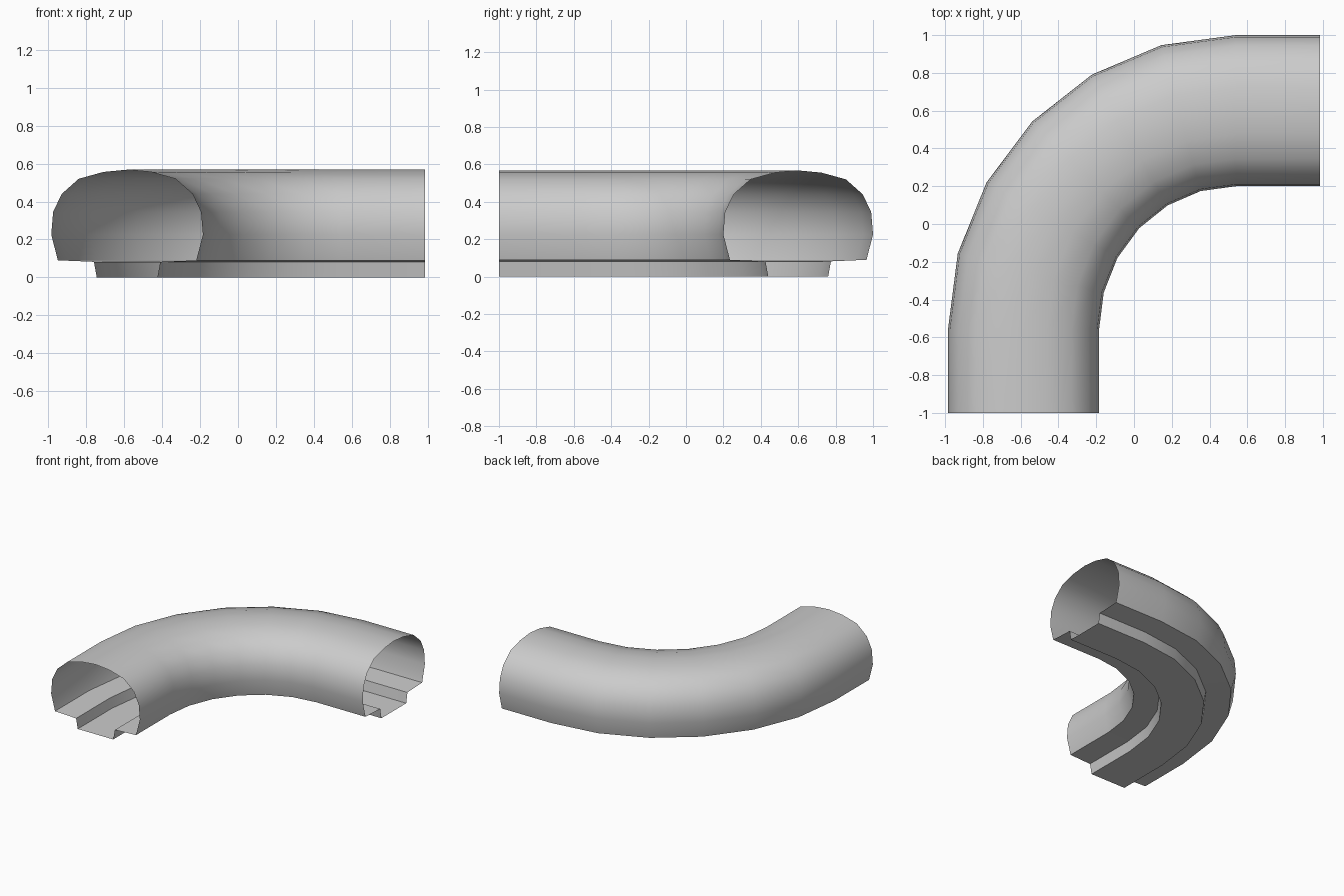
import bpy, bmesh, math

if "Cube" in bpy.data.objects:
    bpy.data.objects.remove(bpy.data.objects["Cube"])

# One flat grey for the whole piece
grey = bpy.data.materials.new("plain grey")
grey.diffuse_color = (0.6, 0.6, 0.6, 1)
grey.use_nodes = True
grey.node_tree.nodes["Principled BSDF"].inputs["Base Color"].default_value = grey.diffuse_color

# Half of the cross-section: (offset from centre line, height)
half = [(0.16, 0.0), (0.175, 0.082),                     # keel channel
        (0.365, 0.09), (0.40, 0.225), (0.39, 0.345),     # ledge and side
        (0.345, 0.44), (0.255, 0.52), (0.125, 0.556)]    # rounded top
profile = half + [(0.0, 0.568)] + [(-d, z) for d, z in reversed(half)]

# Bend centre, centre-line radii and number of bend segments
CX, CY, RX, RY, STEPS = 0.54, -0.56, 1.125, 1.16, 6


def bend_point(angle, d):
    return (CX - (RX + d) * math.cos(angle), CY + (RY + d) * math.sin(angle))


def make_stations():
    """Rows of points: straight end, quarter bend, straight end."""
    rows = [[(CX - RX - d, -1.0, z) for d, z in profile]]
    for i in range(STEPS + 1):
        a = math.pi / 2 * i / STEPS
        rows.append([(*bend_point(a, d), z) for d, z in profile])
    rows.append([(0.985, CY + RY + d, z) for d, z in profile])
    return rows


# Open-ended curved shell with a channel along its underside
bm = bmesh.new()
rows = [[bm.verts.new(p) for p in row] for row in make_stations()]
n = len(profile)
for a, b in zip(rows, rows[1:]):
    for j in range(n):
        k = (j + 1) % n
        bm.faces.new((a[j], a[k], b[k], b[j]))

mesh = bpy.data.meshes.new("curved_tube_shell")
bm.to_mesh(mesh)
bm.free()
mesh.materials.append(grey)
shell = bpy.data.objects.new("curved_tube_shell", mesh)
bpy.context.collection.objects.link(shell)

# Smooth tube, crisp ledge and keel edges
bpy.context.view_layer.objects.active = shell
shell.select_set(True)
bpy.ops.object.shade_smooth_by_angle(angle=math.radians(40))
